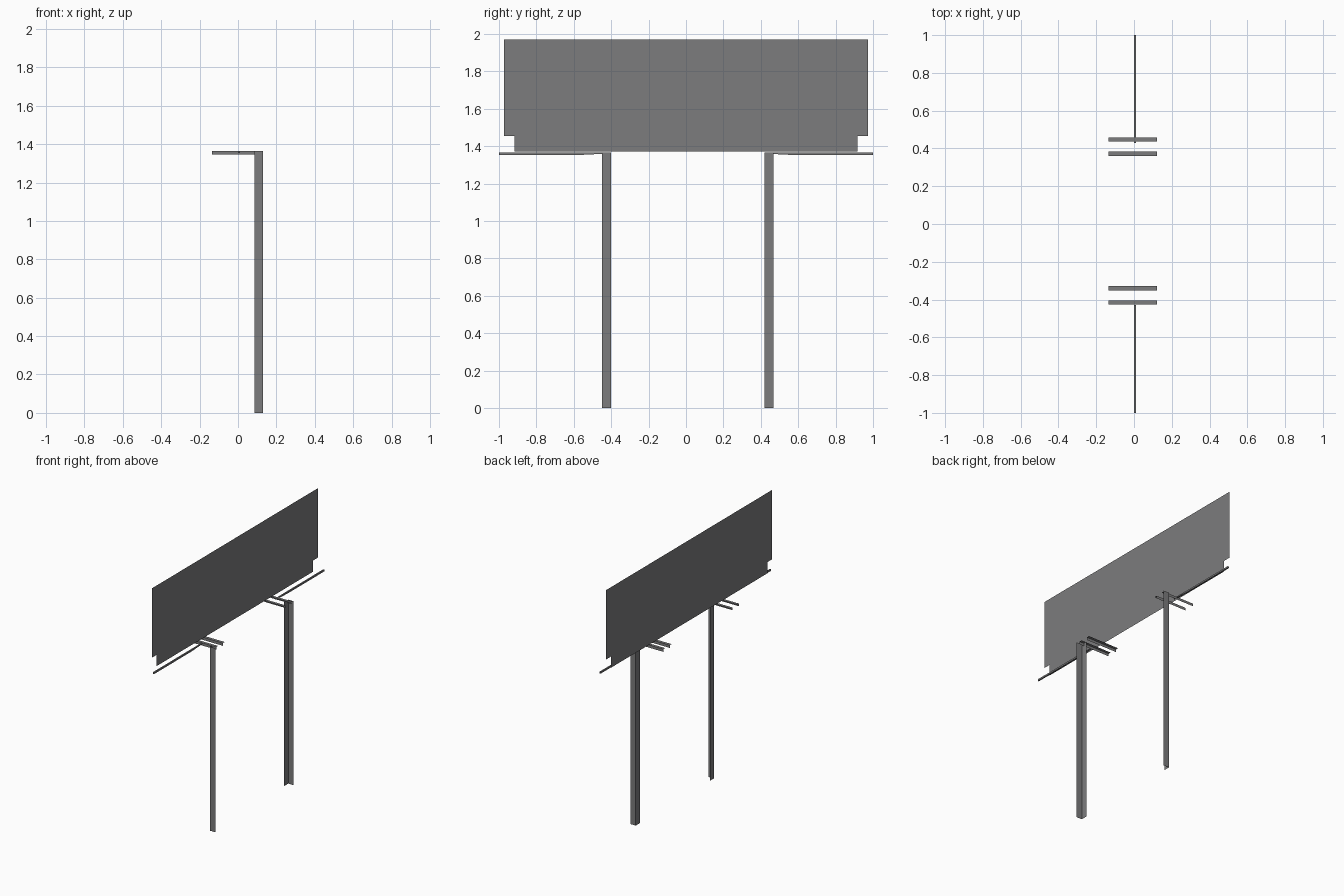
import bpy, bmesh
from mathutils import Vector

old = bpy.data.objects.get("Cube")
if old:
    bpy.data.objects.remove(old, do_unlink=True)

# Single painted-steel colour
steel = bpy.data.materials.new("dark_grey_steel")
steel.use_nodes = True
GREY = (0.2, 0.2, 0.205, 1.0)
steel.diffuse_color = GREY
steel.node_tree.nodes["Principled BSDF"].inputs["Base Color"].default_value = GREY


def finish(name, bm):
    mesh = bpy.data.meshes.new(name)
    bm.to_mesh(mesh)
    bm.free()
    obj = bpy.data.objects.new(name, mesh)
    mesh.materials.append(steel)
    bpy.context.collection.objects.link(obj)
    return obj


def sheet_angle(name, path, sweep):
    """Sweep an open L-shaped path into a folded thin sheet."""
    bm = bmesh.new()
    vs = [bm.verts.new(p) for p in path]
    edges = [bm.edges.new(pair) for pair in zip(vs, vs[1:])]
    out = bmesh.ops.extrude_edge_only(bm, edges=edges)["geom"]
    moved = [g for g in out if isinstance(g, bmesh.types.BMVert)]
    bmesh.ops.translate(bm, verts=moved, vec=Vector(sweep))
    return finish(name, bm)


def plate(name, outline, depth=None):
    """Flat outline, optionally extruded into a solid."""
    bm = bmesh.new()
    face = bm.faces.new([bm.verts.new(p) for p in outline])
    if depth:
        out = bmesh.ops.extrude_face_region(bm, geom=[face], use_keep_orig=True)["geom"]
        moved = [g for g in out if isinstance(g, bmesh.types.BMVert)]
        bmesh.ops.translate(bm, verts=moved, vec=Vector(depth))
        bmesh.ops.recalc_face_normals(bm, faces=bm.faces)
    return finish(name, bm)


# Sign panel with a narrower lower strip
PX = -0.025
half = [(0.973, 1.97), (0.973, 1.455), (0.918, 1.455), (0.918, 1.372)]
outline = [(PX, y, z) for y, z in half] + [(PX, -y, z) for y, z in reversed(half)]
plate("sign_panel", outline)

TOP = 1.365
ARM_DROP = 0.02
for label, side, mid_post, mid_arm in (("left", 1, 0.01, 0.016), ("right", -1, 0.01, 0.016)):
    # Angle-section post, corner facing outward
    outer = mid_post + side * 0.458
    inner = mid_post + side * 0.41
    sheet_angle(label + "_post",
                [(0.13, outer, 0), (0.085, outer, 0), (0.085, inner, 0)],
                (0, 0, TOP))

    # Pair of angle-section cross arms
    for part, far, near in (("outer", 0.443, 0.422), ("inner", 0.367, 0.345)):
        y0, y1 = mid_arm + side * far, mid_arm + side * near
        sheet_angle(f"{label}_{part}_arm",
                    [(-0.135, y0, TOP - ARM_DROP), (-0.135, y0, TOP), (-0.135, y1, TOP)],
                    (0.257, 0, 0))

    # Outrigger rail tapering toward the post
    profile = [(1.0, 1.353), (1.0, TOP), (0.43, TOP), (0.43, 1.36), (0.57, 1.353)]
    plate(label + "_rail", [(0.001, side * y, z) for y, z in profile], (0.01, 0, 0))
